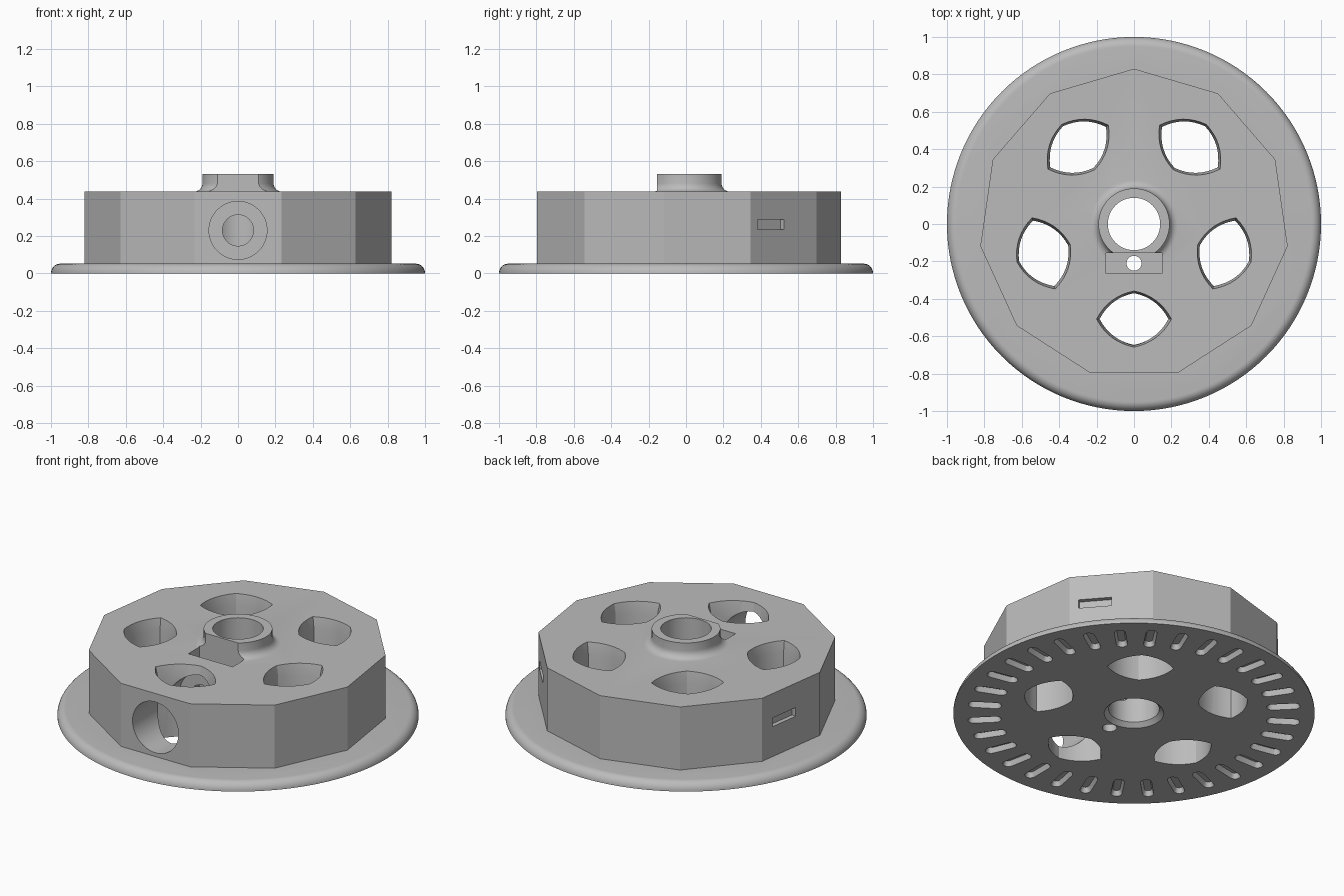
import bpy, bmesh
from math import sin, cos, pi, radians
from mathutils import Vector, Matrix

if "Cube" in bpy.data.objects:
    bpy.data.objects.remove(bpy.data.objects["Cube"], do_unlink=True)

grey = bpy.data.materials.new("plain grey")
grey.use_nodes = True
GREY = (0.5, 0.5, 0.5, 1)
grey.diffuse_color = GREY
grey.node_tree.nodes["Principled BSDF"].inputs["Base Color"].default_value = GREY


def circle(r, n=96, start=0.0):
    return [(r * cos(start + 2 * pi * i / n), r * sin(start + 2 * pi * i / n)) for i in range(n)]


def add_loft(bm, rings, matrix=Matrix()):
    """Skin a stack of (outline, z) rings and cap both ends."""
    loops = [[bm.verts.new(matrix @ Vector((x, y, z))) for x, y in pts] for pts, z in rings]
    n = len(loops[0])
    for a, b in zip(loops, loops[1:]):
        for i in range(n):
            j = (i + 1) % n
            bm.faces.new((a[i], a[j], b[j], b[i]))
    bm.faces.new(loops[0][::-1])
    bm.faces.new(loops[-1])


def make(name, solids):
    """Object made of one or more separate lofts."""
    bm = bmesh.new()
    for rings, matrix in solids:
        add_loft(bm, rings, matrix)
    bmesh.ops.recalc_face_normals(bm, faces=bm.faces)
    mesh = bpy.data.meshes.new(name)
    bm.to_mesh(mesh)
    bm.free()
    mesh.materials.append(grey)
    ob = bpy.data.objects.new(name, mesh)
    bpy.context.collection.objects.link(ob)
    return ob


def lathe(name, profile, n=96, matrix=Matrix()):
    return make(name, [([(circle(r, n), z) for r, z in profile], matrix)])


def combine(target, tool, operation):
    """Boolean the tool into the target and discard the tool."""
    tool.hide_render = True
    mod = target.modifiers.new(operation, "BOOLEAN")
    mod.operation, mod.solver, mod.object = operation, "EXACT", tool
    bpy.context.view_layer.objects.active = target
    bpy.ops.object.modifier_apply(modifier=mod.name)
    bpy.data.objects.remove(tool, do_unlink=True)


def box(w, d):
    return [(-w / 2, -d / 2), (w / 2, -d / 2), (w / 2, d / 2), (-w / 2, d / 2)]


TOP, FLANGE, SIDES = 0.437, 0.052, 11

# Round flange with a rolled upper edge
roll = [(0.95 + 0.05 * cos(a), FLANGE * sin(a)) for a in (pi / 2 * i / 8 for i in range(9))]
wheel = lathe("wheel_hub", roll, 128)

# Eleven-sided drum
drum = circle(0.83, SIDES, pi / 2)
combine(wheel, make("drum", [([(drum, 0.02), (drum, TOP)], Matrix())]), "UNION")

# Collar with a fillet at its foot
fillet = [(0.235 - 0.045 * sin(a), TOP + 0.045 * (1 - cos(a))) for a in (pi / 2 * i / 6 for i in range(7))]
combine(wheel, lathe("collar", [(0.235, 0.2)] + fillet + [(0.19, 0.53)]), "UNION")

# Shaft hole, chamfered underneath
combine(wheel, lathe("shaft_hole", [(0.185, -0.02), (0.14, 0.025), (0.14, 0.7)]), "DIFFERENCE")

# Five four-cornered windows with a flared upper rim
corners = [Vector(p) for p in ((0.2, 0), (0, 0.15), (-0.2, 0), (0, -0.15))]
window = []
for i, a in enumerate(corners):
    b = corners[(i + 1) % 4]
    mid = (a + b) / 2
    ctrl = mid + Vector((mid.x * 0.36, mid.y * 0.64))
    for k in range(8):
        t = k / 8
        window.append(a * (1 - t) ** 2 + ctrl * 2 * t * (1 - t) + b * t * t)


def scaled(s):
    return [(p.x * s, p.y * s) for p in window]


rings = [(scaled(0.92), -0.1), (scaled(0.92), TOP - 0.07), (scaled(1.0), TOP), (scaled(1.0), 0.6)]
windows = [(rings, Matrix.Rotation(2 * pi * i / 5, 4, "Z") @ Matrix.Translation((0, -0.508, 0)))
           for i in range(5)]
combine(wheel, make("windows", windows), "DIFFERENCE")

# Nut pocket in front of the collar, with a small drain hole
pocket = Matrix.Translation((0, -0.21, 0))
combine(wheel, make("nut_pocket", [([(box(0.3, 0.11), 0.08), (box(0.3, 0.11), 0.7)], pocket)]), "DIFFERENCE")
combine(wheel, lathe("drain_hole", [(0.04, -0.1), (0.04, 0.2)], 32, pocket), "DIFFERENCE")

# Stepped screw bore running in from the front
bore = Matrix.Translation((0, 0, 0.23)) @ Matrix.Rotation(pi / 2, 4, "X")
combine(wheel, lathe("wide_bore", [(0.155, 0.34), (0.155, 0.95)], 64, bore), "DIFFERENCE")
combine(wheel, lathe("narrow_bore", [(0.083, 0.0), (0.083, 0.5)], 48, bore), "DIFFERENCE")

# Shallow rectangular recesses in two drum sides
recesses = []
for angle, shift in ((40.9, -0.09), (171.8, -0.055)):
    place = Matrix.Rotation(radians(angle), 4, "Z") @ Matrix.Translation((0.82, shift, 0))
    recesses.append(([(box(0.1, 0.185), 0.235), (box(0.1, 0.185), 0.288)], place))
combine(wheel, make("side_recesses", recesses), "DIFFERENCE")


# Ring of tapered round-ended grooves under the flange
def stadium(r, half=0.062):
    pts = []
    for side in (1, -1):
        for k in range(9):
            a = pi * k / 8 - pi / 2
            pts.append((side * (half + r * cos(a)), side * r * sin(a)))
    return pts


groove = [(stadium(0.036), -0.02), (stadium(0.031), 0.0), (stadium(0.02), 0.03)]
COUNT = 32
grooves = [(groove, Matrix.Rotation(2 * pi * i / COUNT, 4, "Z") @ Matrix.Translation((0.83, 0, 0)))
           for i in range(COUNT)]
combine(wheel, make("grooves", grooves), "DIFFERENCE")

# Smooth the round parts, keep the drum corners sharp
bpy.ops.object.select_all(action="DESELECT")
wheel.select_set(True)
bpy.context.view_layer.objects.active = wheel
bpy.ops.object.shade_smooth_by_angle(angle=radians(25))
